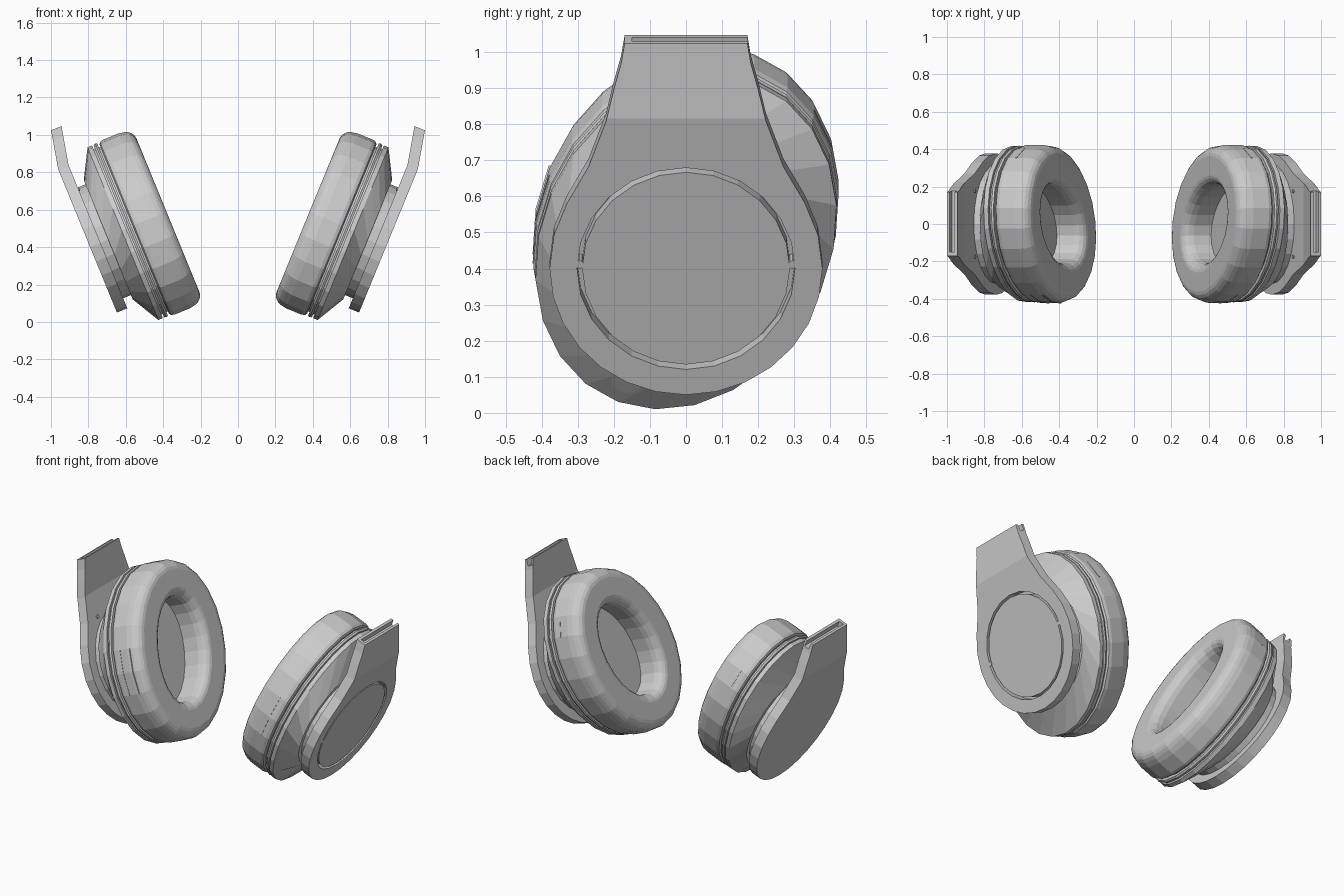
import bpy, bmesh
from math import sin, cos, pi, radians, sqrt
from mathutils import Matrix

if "Cube" in bpy.data.objects:
    bpy.data.objects.remove(bpy.data.objects["Cube"], do_unlink=True)

TILT = radians(22.3)      # lean of each ear cup away from vertical
LEAN = radians(21.5)      # roll of the oval cushion within its own plane
CENTRE = 0.67             # distance of the cup axis along the tilted plane
MINOR, MAJOR = 0.407, 0.519
SEG = 24


def placement(side):
    """Local x = depth, local y = up the cup, local z = outwards."""
    s, c = sin(TILT), cos(TILT)
    m = Matrix(((0, s, c, s * CENTRE), (1, 0, 0, 0),
                (0, c, -s, c * CENTRE), (0, 0, 0, 1)))
    return Matrix.Scale(side, 4, (1, 0, 0)) @ m


def finish(name, bm, side):
    bm.transform(placement(side))
    bmesh.ops.recalc_face_normals(bm, faces=bm.faces)
    mesh = bpy.data.meshes.new(name)
    bm.to_mesh(mesh)
    bm.free()
    ob = bpy.data.objects.new(name, mesh)
    bpy.context.collection.objects.link(ob)
    return ob


def oval(i, inset):
    t = 2 * pi * i / SEG
    p, q = (MINOR - inset) * sin(t), (MAJOR - inset) * cos(t)
    return p * cos(LEAN) + q * sin(LEAN), q * cos(LEAN) - p * sin(LEAN)


def circle(i, r):
    t = 2 * pi * i / SEG
    return r * sin(t), r * cos(t)


def loft(name, side, rings):
    """Skin a list of (shape, size, height) rings and cap both ends."""
    bm = bmesh.new()
    loops = [[bm.verts.new((*shape(i, size), w)) for i in range(SEG)]
             for shape, size, w in rings]
    for a, b in zip(loops, loops[1:]):
        for i in range(SEG):
            j = (i + 1) % SEG
            bm.faces.new((a[i], a[j], b[j], b[i]))
    bm.faces.new(loops[0])
    bm.faces.new(loops[-1])
    return finish(name, bm, side)


def cylinder(name, side, r, w0, w1, x=0, y=0, seg=SEG):
    bm = bmesh.new()
    bmesh.ops.create_cone(bm, cap_ends=True, segments=seg, radius1=r, radius2=r,
                          depth=w1 - w0,
                          matrix=Matrix.Translation((x, y, (w0 + w1) / 2)))
    return finish(name, bm, side)


def box(name, side, size, centre):
    bm = bmesh.new()
    bmesh.ops.create_cube(bm, size=1, matrix=Matrix.Translation(centre)
                          @ Matrix.Diagonal((*size, 1)))
    return finish(name, bm, side)


def cut(target, cutter):
    cutter.hide_render = True
    mod = target.modifiers.new("cut", "BOOLEAN")
    mod.operation, mod.solver, mod.object = "DIFFERENCE", "EXACT", cutter
    bpy.context.view_layer.update()
    graph = bpy.context.evaluated_depsgraph_get()
    mesh = bpy.data.meshes.new_from_object(target.evaluated_get(graph))
    target.modifiers.clear()
    target.data = mesh
    bpy.data.objects.remove(cutter, do_unlink=True)


def yoke_plate(name, side):
    """Round plate that narrows into the bent stub of the headband."""
    r, bend, top = 0.378, 0.45, 0.657
    neck = [(.366, .10), (.33, .195), (.27, .305), (.222, .44),
            (.2, .53), (.18, .6), (.17, top)]
    arc = [(r * cos(t), -r * sin(t)) for t in (pi * k / 14 for k in range(15))]
    outline = arc + [(-x, y) for x, y in neck] + neck[::-1]
    bm = bmesh.new()
    face = bm.faces.new([bm.verts.new((x, y, .52)) for x, y in outline])
    ext = bmesh.ops.extrude_face_region(bm, geom=[face])["geom"]
    bmesh.ops.translate(bm, vec=(0, 0, .06),
                        verts=[g for g in ext if isinstance(g, bmesh.types.BMVert)])
    bmesh.ops.bisect_plane(bm, geom=bm.verts[:] + bm.edges[:] + bm.faces[:],
                           plane_co=(0, bend, 0), plane_no=(0, 1, 0))
    for v in bm.verts:
        if v.co.y > bend:
            v.co.z -= .044 * (v.co.y - bend) / (top - bend)
    return finish(name, bm, side)


def seam(name, side, first, last, w):
    """Thin strip following the cushion's outer wall."""
    bm = bmesh.new()
    rows = [[bm.verts.new((*oval(i, o), w + dw)) for o, dw in
             ((.004, -.004), (-.002, -.004), (-.002, .004), (.004, .004))]
            for i in range(first, last + 1)]
    for a, b in zip(rows, rows[1:]):
        for k in range(4):
            n = (k + 1) % 4
            bm.faces.new((a[k], a[n], b[n], b[k]))
    bm.faces.new(rows[0])
    bm.faces.new(rows[-1])
    return finish(name, bm, side)


# Inset from the widest oval against height: recess, rounded face, outer wall
CUSHION = [(.215, .29), (.215, .19), (.208, .162), (.195, .144), (.18, .134),
           (.165, .13), (.06, .13), (.042, .134), (.026, .144), (.014, .158),
           (.006, .178), (0, .21), (0, .30), (.006, .318), (.016, .325)]
# Two trim rings separated by grooves
TRIM = [(.03, .32), (.03, .334), (.008, .334), (.004, .345), (.008, .356),
        (.026, .356), (.026, .364), (.006, .364), (.006, .39)]

for side, label in ((1, "left"), (-1, "right")):
    loft(label + "_cushion", side, [(oval, o, w) for o, w in CUSHION])

    # Housing: trim rings, then a slope from the oval to a round back
    shell = loft(label + "_housing", side, [(oval, o, w) for o, w in TRIM]
                 + [(circle, .345, .475)])
    if side == 1:
        cut(shell, cylinder("port_cutter", side, .042, .40, .6, -.165, -.40, 16))

    cylinder(label + "_hub", side, .32, .46, .53)

    # Yoke plate with a bored opening, stub slot and inset disc
    plate = yoke_plate(label + "_yoke_plate", side)
    cut(plate, cylinder("bore_cutter", side, .302, .4, .7))
    cut(plate, box("slot_cutter", side, (.36, .08, .03), (.03, .66, .507)))
    cylinder(label + "_disc", side, .288, .5, .578)

    # Pivot pins and inner screws
    for x in (-1, 1):
        cylinder(label + "_pivot_pin", side, .012, .52, .58, x * .295, .012, 10)
        cylinder(label + "_screw", side, .011, .514, .53, x * .175, .31, 10)

    # Cushion seams
    seam(label + "_front_seam", side, 16, 18, .265)
    seam(label + "_back_seam", side, 2, 3, .265)
    if side == -1:
        seam(label + "_second_seam", side, 16, 18, .195)
